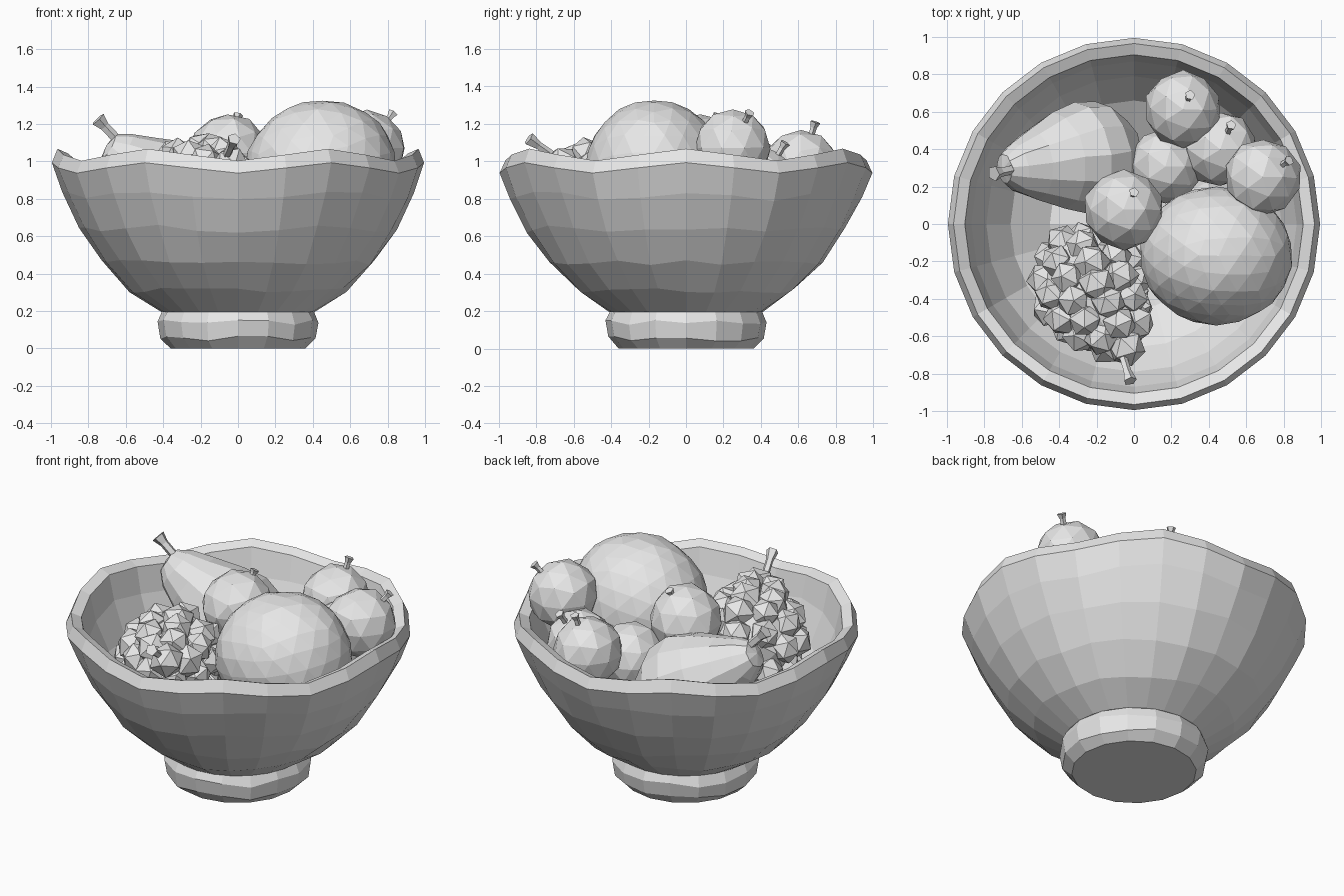
import bpy, bmesh, math, random
from mathutils import Vector, Matrix

random.seed(4)
cube = bpy.data.objects.get("Cube")
if cube:
    bpy.data.objects.remove(cube, do_unlink=True)

clay = bpy.data.materials.new("light_grey_clay")
clay.use_nodes = True
GREY = (0.8, 0.8, 0.8, 1)
clay.diffuse_color = GREY
clay.node_tree.nodes["Principled BSDF"].inputs["Base Color"].default_value = GREY


def finish(bm, name):
    """Turn a bmesh into a flat shaded object."""
    bmesh.ops.recalc_face_normals(bm, faces=bm.faces)
    mesh = bpy.data.meshes.new(name)
    bm.to_mesh(mesh)
    bm.free()
    mesh.materials.append(clay)
    obj = bpy.data.objects.new(name, mesh)
    bpy.context.collection.objects.link(obj)
    return obj


def jitter(bm, amount):
    for v in bm.verts:
        v.co += Vector([random.uniform(-amount, amount) for _ in range(3)])


def lathe(bm, profile, sides, wave=0.0):
    """Spin (radius, height) points round z; ends with radius 0 become poles."""
    rings = []
    for r, z in profile:
        if r == 0:
            rings.append([bm.verts.new((0, 0, z))] * sides)
            continue
        ring = []
        for i in range(sides):
            a = math.tau * i / sides
            lift = wave * math.cos(6 * a) * max(0, z - 0.5) * 2
            ring.append(bm.verts.new((r * math.cos(a), r * math.sin(a), z + lift)))
        rings.append(ring)
    for low, high in zip(rings, rings[1:]):
        for i in range(sides):
            j = (i + 1) % sides
            corners = dict.fromkeys((low[i], low[j], high[j], high[i]))
            bm.faces.new(list(corners))


def along(start, end):
    """Matrix that takes the z axis onto the line from start to end."""
    start, end = Vector(start), Vector(end)
    turn = (end - start).to_track_quat("Z", "Y").to_matrix().to_4x4()
    return Matrix.Translation(start) @ turn, (end - start).length


def stem(name, start, end, radius=0.022):
    bm = bmesh.new()
    place, length = along(start, end)
    lathe(bm, [(0, 0), (radius * 0.8, 0), (radius * 0.8, length * 0.6),
               (radius * 1.3, length), (0, length)], 5)
    bm.transform(place)
    finish(bm, name)


def ball(name, centre, radii, detail=2, tilt=0.0, rough=0.006):
    bm = bmesh.new()
    bmesh.ops.create_icosphere(bm, subdivisions=detail, radius=1)
    bm.transform(Matrix.Translation(centre) @ Matrix.Rotation(tilt, 4, "Y")
                 @ Matrix.Diagonal((*radii, 1)))
    jitter(bm, rough)
    return finish(bm, name)


# Bowl with a gently waved rim and an open inside
bm = bmesh.new()
lathe(bm, [(0, 0.18), (0.41, 0.195), (0.58, 0.31), (0.73, 0.46), (0.85, 0.64),
           (0.94, 0.82), (0.995, 0.965), (0.965, 1.035), (0.905, 1.01),
           (0.87, 0.86), (0.79, 0.66), (0.66, 0.48), (0.45, 0.34), (0, 0.28)],
      24, wave=0.03)
for v in bm.verts:
    if 0.25 < v.co.z < 0.9:
        v.co.z += random.uniform(-0.015, 0.015)
finish(bm, "bowl")

# Foot ring
bm = bmesh.new()
lathe(bm, [(0, 0), (0.36, 0), (0.415, 0.055), (0.43, 0.14), (0.405, 0.2), (0, 0.2)], 16)
for v in bm.verts:
    if 0.02 < v.co.z < 0.19:
        v.co.z += random.uniform(-0.015, 0.015)
finish(bm, "foot")

# Large melon
ball("melon", (0.44, -0.17, 0.95), (0.41, 0.37, 0.375), 3, tilt=-0.25, rough=0.004)

# Round fruits: centre, radius, stem tip
fruits = {
    "top_fruit": ((-0.055, 0.075, 1.04), 0.213, (0.0, 0.17, 1.25)),
    "left_fruit": ((0.69, 0.25, 1.07), 0.206, (0.83, 0.34, 1.26)),
    "back_fruit": ((0.26, 0.615, 0.965), 0.206, (0.30, 0.69, 1.21)),
    "buried_fruit": ((0.46, 0.40, 0.88), 0.20, (0.52, 0.53, 1.1)),
    "low_fruit": ((0.165, 0.31, 0.84), 0.20, None),
}
for name, (centre, radius, tip) in fruits.items():
    ball(name, centre, (radius,) * 3)
    if tip:
        centre, tip = Vector(centre), Vector(tip)
        base = centre + (tip - centre).normalized() * radius * 0.88
        stem(name + "_stem", base, tip)

# Pear lying with its narrow end up on the rim side
bm = bmesh.new()
place, length = along((-0.70, 0.295, 1.08), (0.0, 0.39, 0.62))
lathe(bm, [(0, 0), (0.08, 0.01), (0.135, 0.08), (0.19, 0.2), (0.26, 0.36),
           (0.30, 0.5), (0.285, 0.64), (0.19, 0.77), (0, length)], 12)
bm.transform(place)
jitter(bm, 0.006)
finish(bm, "pear")
stem("pear_stem", (-0.66, 0.29, 1.13), (-0.75, 0.27, 1.225), 0.033)

# Grape bunch: rings of berries round a solid core
tip, tail = Vector((-0.04, -0.66, 0.98)), Vector((-0.36, -0.13, 0.71))
place, length = along(tip, tail)
bm = bmesh.new()
lathe(bm, [(0, 0), (0.1, 0.06), (0.24, 0.3), (0.27, 0.45), (0.18, 0.62), (0, length + 0.03)], 10)
rows = [(0, 0, 1), (0.14, 0.11, 5), (0.3, 0.18, 7), (0.46, 0.225, 9),
        (0.63, 0.245, 10), (0.82, 0.21, 8), (1, 0.1, 4)]
for row, (t, spread, count) in enumerate(rows):
    for i in range(count):
        a = math.tau * (i + 0.5 * (row % 2)) / count
        spot = Vector((spread * math.cos(a), spread * math.sin(a), t * length))
        size = random.uniform(0.088, 0.105)
        spin = Matrix.Rotation(random.uniform(0, math.tau), 4, "X")
        bmesh.ops.create_icosphere(bm, subdivisions=1, radius=size,
                                   matrix=Matrix.Translation(spot) @ spin)
bm.transform(place)
finish(bm, "grape_bunch")
stem("grape_stem", (-0.06, -0.71, 1.03), (-0.02, -0.84, 1.12), 0.028)
